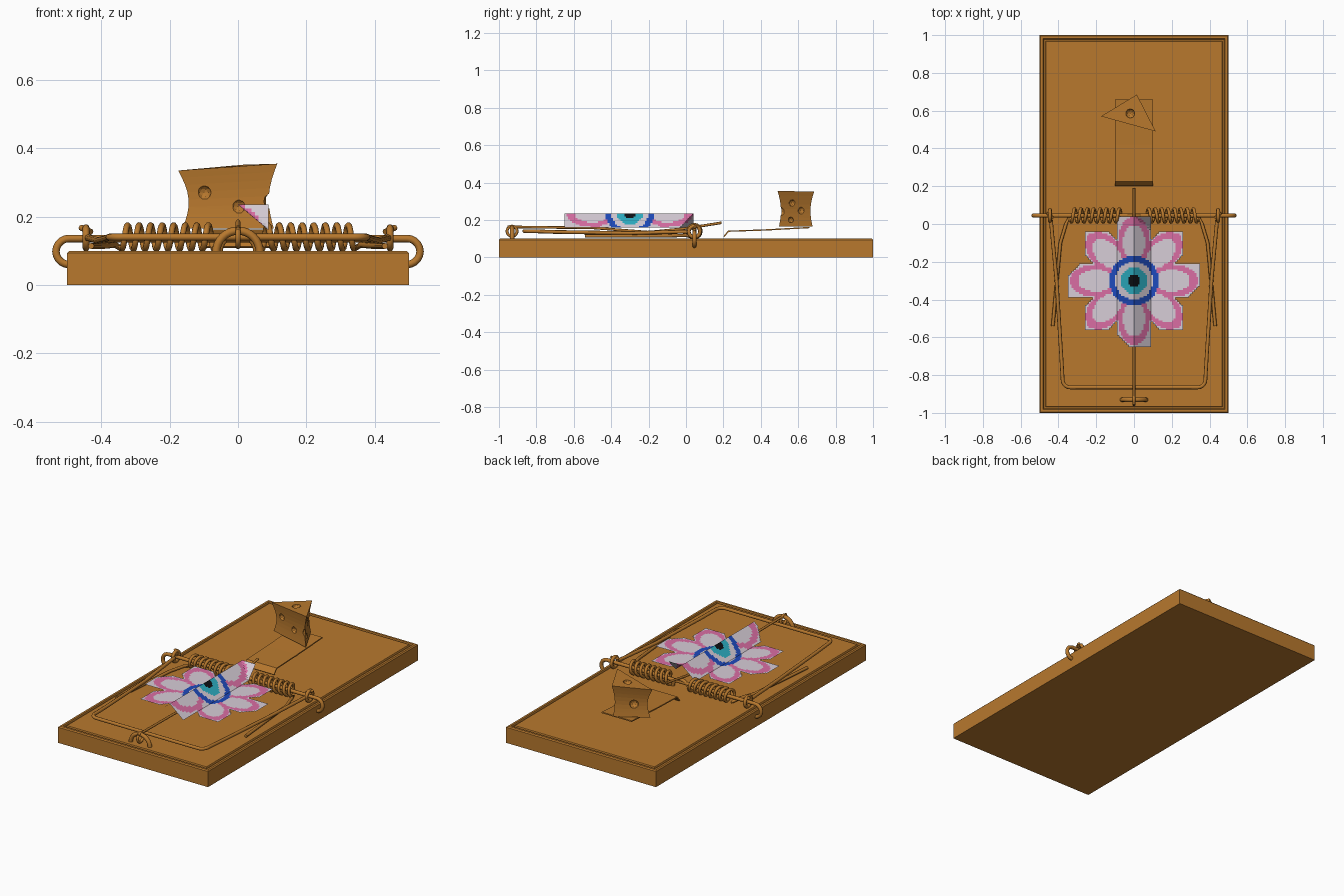
import bpy, bmesh
from math import sin, cos, pi, hypot, atan2
from mathutils import Vector, Matrix

if "Cube" in bpy.data.objects:
    bpy.data.objects.remove(bpy.data.objects["Cube"])


def material(name, color):
    m = bpy.data.materials.new(name)
    m.use_nodes = True
    m.diffuse_color = (*color, 1)
    bsdf = next(n for n in m.node_tree.nodes if n.type == 'BSDF_PRINCIPLED')
    bsdf.inputs["Base Color"].default_value = (*color, 1)
    return m


BROWN = material("warm_brown", (0.48, 0.19, 0.027))
FLOWER = [material("petal_white", (0.68, 0.61, 0.68)),
          material("petal_pink", (0.70, 0.155, 0.37)),
          material("ring_blue", (0.013, 0.07, 0.51)),
          material("iris_cyan", (0.026, 0.43, 0.55)),
          material("pupil_black", (0.004, 0.005, 0.007))]


def add_object(name, bm, mats=(BROWN,), smooth=False):
    me = bpy.data.meshes.new(name)
    bm.to_mesh(me)
    bm.free()
    for m in mats:
        me.materials.append(m)
    ob = bpy.data.objects.new(name, me)
    bpy.context.collection.objects.link(ob)
    for p in me.polygons:
        p.use_smooth = smooth
    return ob


def apply_modifiers(ob):
    dg = bpy.context.evaluated_depsgraph_get()
    ob.data = bpy.data.meshes.new_from_object(ob.evaluated_get(dg))
    ob.modifiers.clear()


def wire(name, pts, radius, cyclic=False):
    """Round wire swept along a list of points."""
    cu = bpy.data.curves.new(name, 'CURVE')
    cu.dimensions = '3D'
    cu.bevel_depth = radius
    cu.bevel_resolution = 2
    cu.use_fill_caps = True
    sp = cu.splines.new('POLY')
    sp.points.add(len(pts) - 1)
    for p, co in zip(sp.points, pts):
        p.co = (*co, 1)
    sp.use_cyclic_u = cyclic
    cu.materials.append(BROWN)
    tmp = bpy.data.objects.new(name + "_path", cu)
    bpy.context.collection.objects.link(tmp)
    dg = bpy.context.evaluated_depsgraph_get()
    me = bpy.data.meshes.new_from_object(tmp.evaluated_get(dg))
    bpy.data.objects.remove(tmp)
    for p in me.polygons:
        p.use_smooth = True
    ob = bpy.data.objects.new(name, me)
    bpy.context.collection.objects.link(ob)
    return ob


def arc(center, radius, a0, a1, n, plane):
    """Points on an arc in the xz, yz or xy plane."""
    out = []
    for i in range(n + 1):
        a = a0 + (a1 - a0) * i / n
        u, v = radius * cos(a), radius * sin(a)
        d = {'xz': (u, 0, v), 'yz': (0, u, v), 'xy': (u, v, 0)}[plane]
        out.append(Vector(center) + Vector(d))
    return out


# Board with a shallow groove running round the top
bm = bmesh.new()
bmesh.ops.create_cube(bm, size=1, matrix=Matrix.Translation((0, 0, 0.05)) @ Matrix.Diagonal((1, 2, 0.1, 1)))
top = max(bm.faces, key=lambda f: f.calc_center_median().z)
bmesh.ops.bevel(bm, geom=list(top.edges), offset=0.006, segments=1, affect='EDGES')
top = max(bm.faces, key=lambda f: f.calc_center_median().z)
bmesh.ops.inset_region(bm, faces=[top], thickness=0.018)
groove = bmesh.ops.inset_region(bm, faces=[top], thickness=0.022)["faces"]
bmesh.ops.inset_region(bm, faces=groove, thickness=0.005, depth=-0.008)
add_object("board", bm)

# Axle with both ends bent down into the board sides
AXLE_Y, AXLE_Z = 0.045, 0.136
right_end = [(0.45, AXLE_Y, AXLE_Z)] + arc((0.495, AXLE_Y, 0.098), 0.038, pi / 2, -pi / 2, 10, 'xz') \
    + [(0.46, AXLE_Y, 0.06)]
left_end = [(-p[0], p[1], p[2]) for p in reversed(right_end)]
wire("axle", left_end + right_end, 0.011)

# Coil springs with straight arms, and the hammer's eyes
for side, label in ((1, "left"), (-1, "right")):
    turns, steps = 8, 16
    coil = []
    for i in range(turns * steps + 1):
        a = 2 * pi * i / steps
        x = 0.07 + 0.27 * i / (turns * steps)
        coil.append((side * x, AXLE_Y + 0.035 * sin(a), 0.14 - 0.035 * cos(a)))
    coil += [(side * 0.36, 0, 0.118), (side * 0.39, -0.1, 0.115), (side * 0.43, -0.54, 0.114)]
    wire(label + "_spring", coil, 0.009)
    wire(label + "_hammer_eye", arc((side * 0.445, AXLE_Y, 0.138), 0.03, 0, 2 * pi, 16, 'yz')[:-1],
         0.01, True)
    wire(label + "_hammer_tip", [(side * 0.43, 0.03, 0.155), (side * 0.46, 0.06, 0.168)], 0.009)

# Hammer bar
half = [(0.44, 0.02, 0.138), (0.41, -0.3, 0.13), (0.385, -0.7, 0.136), (0.378, -0.82, 0.14)]
half += arc((0.338, -0.825, 0.14), 0.04, 0, -pi / 2, 6, 'xy')
wire("hammer_bar", half + [(-p[0], p[1], p[2]) for p in reversed(half)], 0.01)

# Hold-down rod, its ring and the staple that keeps it
wire("hold_down_rod", [(0, -0.955, 0.163), (0, -0.5, 0.158), (0, -0.2, 0.135), (0, 0, 0.155),
                       (0, 0.19, 0.185)], 0.007)
wire("rod_ring", arc((0, -0.93, 0.14), 0.027, 0, 2 * pi, 16, 'yz')[:-1], 0.008, True)
wire("front_staple", arc((0, -0.93, 0.095), 0.064, 0, pi, 16, 'xz'), 0.012)
wire("middle_staple", arc((0, AXLE_Y, 0.095), 0.055, 0, pi, 12, 'xz'), 0.01)


# Bait pedal and its upright catch with a window
def sheet(name, profile, half_width, window=0):
    bm = bmesh.new()
    rows = [[bm.verts.new((s * half_width, y, z)) for s in (-1, 1)] for y, z in profile]
    faces = [bm.faces.new((a[0], a[1], b[1], b[0])) for a, b in zip(rows, rows[1:])]
    if window:
        bmesh.ops.inset_region(bm, faces=faces, thickness=window)
        bmesh.ops.delete(bm, geom=faces, context='FACES')
    ob = add_object(name, bm)
    ob.modifiers.new("thickness", 'SOLIDIFY').thickness = 0.007
    apply_modifiers(ob)


sheet("bait_pedal", [(0.2, 0.113), (0.225, 0.143), (0.42, 0.15), (0.66, 0.163)], 0.1)
sheet("pedal_catch", [(0.163, 0.215), (0.2, 0.113)], 0.11, 0.028)

# Cheese wedge with pinched sides, then holes cut with spheres
corners = [Vector((-0.175, 0.57)), Vector((0.115, 0.49)), Vector((0.015, 0.685))]
tops = [0.335, 0.355, 0.352]
middle = sum(corners, Vector((0, 0))) / 3
bm = bmesh.new()
levels = 8
rings = []
for i in range(levels + 1):
    t = i / levels
    scale = 1 - 0.15 * sin(pi * t) - 0.08 * (1 - t)
    rings.append([bm.verts.new((*(middle + (c - middle) * scale), 0.165 + (h - 0.165) * t))
                  for c, h in zip(corners, tops)])
for a, b in zip(rings, rings[1:]):
    for k in range(3):
        n = (k + 1) % 3
        bm.faces.new((a[k], a[n], b[n], b[k]))
bm.faces.new(rings[0][::-1])
bm.faces.new(rings[-1])
bmesh.ops.triangulate(bm, faces=bm.faces)
cheese = add_object("cheese", bm)

bm = bmesh.new()
for x, y, z, r in ((-0.1, 0.55, 0.27, 0.022), (0, 0.522, 0.23, 0.022), (0.1, 0.51, 0.245, 0.025),
                   (0.07, 0.57, 0.29, 0.02), (0.045, 0.62, 0.25, 0.022), (0.065, 0.56, 0.2, 0.016),
                   (-0.02, 0.585, 0.35, 0.025), (-0.08, 0.61, 0.24, 0.025)):
    bmesh.ops.create_icosphere(bm, subdivisions=2, radius=r, matrix=Matrix.Translation((x, y, z)))
cutter = add_object("hole_cutter", bm)
cutter.hide_render = True
cut = cheese.modifiers.new("holes", 'BOOLEAN')
cut.operation = 'DIFFERENCE'
cut.solver = 'EXACT'
cut.object = cutter
apply_modifiers(cheese)
bpy.data.objects.remove(cutter)

# Flower sheet: eight petals round an eye, creased along the middle
CELL, REACH, FLOWER_Y = 0.01, 0.35, -0.3


def petal_axes(x, y):
    k = round(atan2(y, x) / (pi / 4))
    a = k * pi / 4
    return k % 8, x * cos(a) + y * sin(a), y * cos(a) - x * sin(a)


def in_flower(x, y):
    k, along, across = petal_axes(x, y)
    if hypot(x, y) < 0.14:
        return True
    if k % 2:
        return max(abs(x), abs(y)) < 0.26 and abs(across) < 0.085
    trimmed = k != 2 and across < 0 and along - across > 0.375
    return abs(across) < 0.09 and not trimmed


def flower_color(x, y):
    r = hypot(x, y)
    for limit, index in ((0.035, 4), (0.07, 3), (0.1, 0), (0.13, 2)):
        if r < limit:
            return index
    k, along, across = petal_axes(x, y)
    d = hypot((along - 0.2) / 0.14, across / 0.085)
    return 1 if 0.68 < d < 1 else 0


def flower_height(x, y):
    z = 0.16 + 0.075 * max(0, 1 - abs(x) / 0.09)
    if x > 0 and y > 0.26 and x < 0.095:
        z = max(z, 0.235 - 0.075 * (0.34 - y) / 0.07)
    return z


bm = bmesh.new()
verts = {}
count = round(REACH / CELL)
for i in range(-count, count):
    for j in range(-count, count):
        cx, cy = (i + 0.5) * CELL, (j + 0.5) * CELL
        if not in_flower(cx, cy) or cy > 0.34:
            continue
        quad = []
        for p in ((i, j), (i + 1, j), (i + 1, j + 1), (i, j + 1)):
            if p not in verts:
                x, y = p[0] * CELL, p[1] * CELL
                verts[p] = bm.verts.new((x, y + FLOWER_Y, flower_height(x, y)))
            quad.append(verts[p])
        bm.faces.new(quad).material_index = flower_color(cx, cy)
add_object("flower_sheet", bm, FLOWER)
